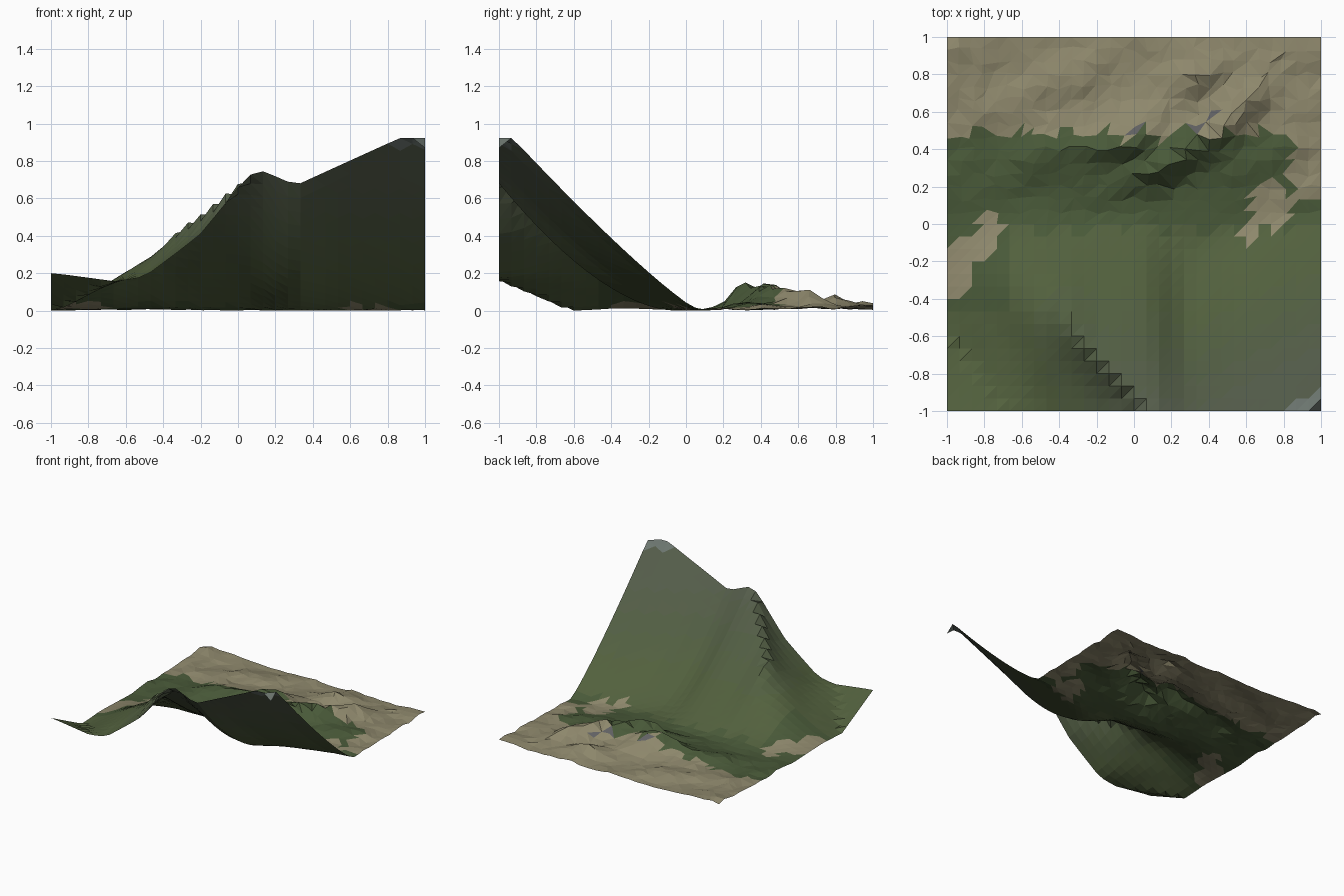
import bpy, math, random
from mathutils import noise, Vector

if "Cube" in bpy.data.objects:
    bpy.data.objects.remove(bpy.data.objects["Cube"])

N = 30  # grid cells per side
random.seed(4)


def lerp_table(table, x):
    """Piecewise linear lookup of the values in rows (x, a, b, ...)."""
    for lo, hi in zip(table, table[1:]):
        if x <= hi[0]:
            t = max(0.0, (x - lo[0]) / (hi[0] - lo[0]))
            return [a + (b - a) * t for a, b in zip(lo[1:], hi[1:])]
    return table[-1][1:]


# Mountain crest: x, crest y, crest z, foot y, concavity of the north face
CREST = [(-1, -.20, 0, -.10, 1.2), (-.85, -.25, .05, -.08, 1.2),
         (-.70, -.31, .16, -.04, 1.15), (-.50, -.42, .31, 0, 1.15),
         (-.35, -.56, .42, .03, 1.15), (-.20, -.74, .52, .05, 1.2),
         (.05, -.98, .72, .05, 1.3), (.12, -1, .75, .02, 1.4), (.22, -1, .71, -.04, 1.6),
         (.31, -1, .67, -.08, 1.7), (.50, -1, .757, -.01, 1.45),
         (.87, -1, .925, .06, 1.2), (1, -1, 1.0, .07, 1.15)]
# South side: x, valley y, valley z, height at the front border
SOUTH = [(-1, -.60, 0, .20), (-.92, -.68, .02, .192), (-.72, -.94, .13, .165),
         (-.65, -1, .155, .155), (-.50, -1, .18, .18), (-.30, -1, .33, .33),
         (-.20, -1, .41, .41), (-.10, -1, .53, .53), (.05, -1, .72, .72), (.12, -1, .75, .75)]
# Low hills at the back: centre x, y, half length, half width, angle, height
HILLS = [(.15, .42, .60, .17, 0, .05), (.14, .30, .22, .07, 25, .10),
         (-.02, .43, .16, .07, 15, .10), (.45, .50, .18, .08, 30, .075),
         (-.40, .38, .25, .10, 10, .03), (.60, .66, .12, .08, 35, .085),
         (.36, .80, .15, .08, 25, .085), (.05, .58, .16, .08, 20, .04),
         (-.45, .75, .30, .10, 20, .025), (-.95, .95, .15, .1, 30, .025)]
# Bare ground patches: centre x, y, radius x, y
PATCHES = [(.73, .10, .12, .13), (.61, -.06, .07, .04), (-.77, -.02, .07, .07),
           (-.86, -.13, .14, .06), (-.95, -.27, .08, .12)]


def sharp_mountain(x, y):
    y = max(y, -1)
    yr, zr, foot, p = lerp_table(CREST, x)
    yv, zv, edge = lerp_table(SOUTH, x)
    if y >= yr:
        return min(.922, zr * max(0, (foot - y) / (foot - yr)) ** p)
    if y >= yv:
        t = (yr - y) / (yr - yv)
        dip = .025 * math.sin(math.pi * t) * min(1, zr / .3)
        return max(0, zr + (zv - zr) * t - dip)
    return zv + (edge - zv) * (yv - y) / (yv + 1)


def mountain(x, y):
    """Round off the crest toward its low western end."""
    yv = lerp_table(SOUTH, x)[0]
    r = min(.14, (-.3 - x) * .9, .6 * (y - yv))
    if r <= 0:
        return sharp_mountain(x, y)
    return sum(sharp_mountain(x + r * a / 2, y + r * b / 2)
               for a in range(-2, 3) for b in range(-2, 3)) / 25


def height(x, y):
    if x > .99 and y < -.99:
        return .87
    z = mountain(x, y)
    fade = min(1, max(0, (y - .04) / .22))
    side = min(1, .25 + (1 - x) / .25)
    for cx, cy, l, w, ang, h in HILLS:
        c, s = math.cos(math.radians(ang)), math.sin(math.radians(ang))
        u, v = (x - cx) * c + (y - cy) * s, (y - cy) * c - (x - cx) * s
        z += h * fade * side * math.exp(-(u / l) ** 2 - (v / w) ** 2)
    bump = noise.noise(Vector((x * 4 + 3, y * 6 - 2 * x, .5)))
    fine = noise.noise(Vector((x * 10, y * 11, 4.2)))
    return max(0, z + fade * (.014 + .02 * bump + .014 * fine))


# Surface colours: sand, scrub, rock, then mountain bands from green to grey
COLOURS = [(.27, .245, .15), (.066, .10, .04), (.12, .12, .125),
           (.084, .117, .047), (.084, .115, .052), (.084, .112, .057),
           (.088, .111, .063), (.09, .11, .07), (.15, .18, .16)]
BANDS = [.25, .38, .5, .65, .86]


def surface(c, n):
    x, y, z = c
    wobble = .03 * math.sin(x * 29)
    sand = y > .48 + wobble or (x > .86 + wobble and y > .12)
    sand = sand or any(((x - a) / r) ** 2 + ((y - b) / s) ** 2 < 1 for a, b, r, s in PATCHES)
    if sand:
        return 2 if n.z < .72 else 0
    if y > -.02 + wobble or (x < -.65 and y > -.45):
        return 1
    return 3 + sum(z > b for b in BANDS)


# Terrain sheet, with a loose grid on the low ground
verts = []
for j in range(N + 1):
    for i in range(N + 1):
        x, y = -1 + 2 * i / N, -1 + 2 * j / N
        if y > .05:
            x += random.uniform(-.016, .016) * (0 < i < N)
            y += random.uniform(-.016, .016) * (j < N)
        verts.append((x, y, height(x, y)))
faces = []
for j in range(N):
    for i in range(N):
        a = j * (N + 1) + i
        b, c, d = a + 1, a + N + 2, a + N + 1
        if j > N // 2 and random.random() < .4:
            faces += [(a, b, d), (b, c, d)]
        else:
            faces += [(a, b, c), (a, c, d)]
mesh = bpy.data.meshes.new("mountain_terrain")
mesh.from_pydata(verts, [], faces)
mesh.update()

for k, col in enumerate(COLOURS):
    mat = bpy.data.materials.new("ground_%d" % k)
    mat.diffuse_color = (*col, 1)
    mat.use_nodes = True
    mat.node_tree.nodes["Principled BSDF"].inputs["Base Color"].default_value = mat.diffuse_color
    mesh.materials.append(mat)
for f in mesh.polygons:
    f.material_index = surface(f.center, f.normal)

bpy.context.collection.objects.link(bpy.data.objects.new("mountain_terrain", mesh))
